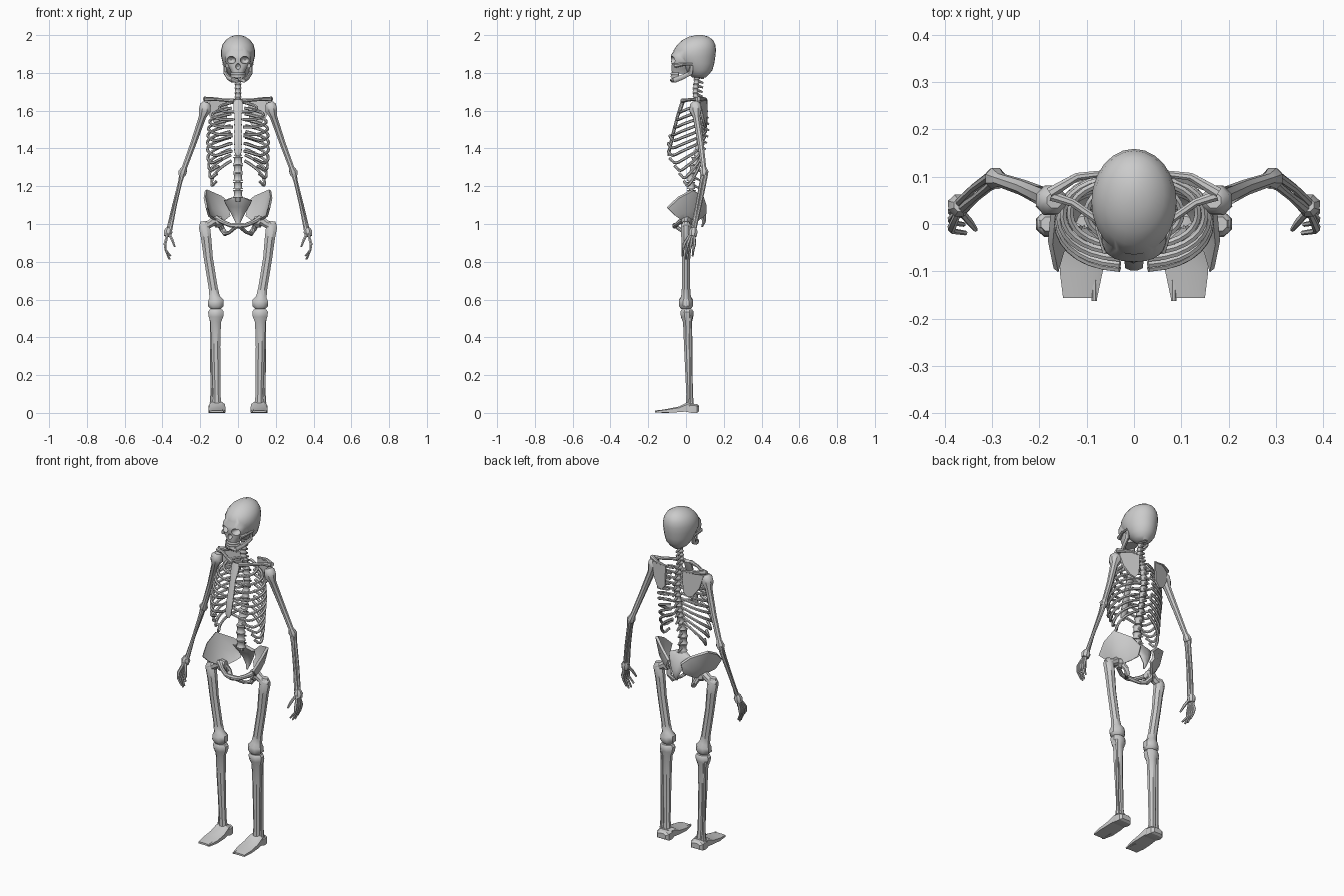
import bpy, bmesh, math
from mathutils import Vector


def finish(name, bm, angle=40):
    bmesh.ops.recalc_face_normals(bm, faces=bm.faces)
    me = bpy.data.meshes.new(name)
    bm.to_mesh(me)
    bm.free()
    for p in me.polygons:
        p.use_smooth = True
    me.set_sharp_from_angle(angle=math.radians(angle))
    ob = bpy.data.objects.new(name, me)
    bpy.context.collection.objects.link(ob)
    return ob


def loft(name, rings, angle=40):
    bm = bmesh.new()
    vs = [[bm.verts.new(p) for p in r] for r in rings]
    n = len(vs[0])
    for a, b in zip(vs, vs[1:]):
        for i in range(n):
            bm.faces.new((a[i], a[(i + 1) % n], b[(i + 1) % n], b[i]))
    bm.faces.new(vs[0])
    bm.faces.new(vs[-1])
    return finish(name, bm, angle)


def tube(name, pts, radii, ref=(0, 1, 0), flat=1.0, sides=8):
    """Sweep an n-gon along pts; flat scales the radius along ref."""
    pts = [Vector(p) for p in pts]
    if isinstance(radii, (int, float)):
        radii = [radii] * len(pts)
    rings = []
    for i, p in enumerate(pts):
        t = (pts[min(i + 1, len(pts) - 1)] - pts[max(i - 1, 0)]).normalized()
        u = t.cross(Vector(ref)).normalized()
        v = u.cross(t)
        rings.append([p + radii[i] * (u * math.cos(a) + v * math.sin(a) * flat)
                      for a in [2 * math.pi * (k + .5) / sides for k in range(sides)]])
    return loft(name, rings)


def stack(name, levels, sides=24, e=1.0):
    """Horizontal oval rings: (z, centre y, x radius, y radius)."""
    def pw(c):
        return math.copysign(abs(c) ** e, c)
    return loft(name, [[(rx * pw(math.cos(a)), cy + ry * pw(math.sin(a)), z)
                        for a in [2 * math.pi * k / sides for k in range(sides)]]
                       for z, cy, rx, ry in levels])


def pair(name, pts, radii, **kw):
    for s, side in ((1, "left"), (-1, "right")):
        tube(f"{name}_{side}", [(s * x, y, z) for x, y, z in pts], radii, **kw)


def boolean(ob, other, op):
    m = ob.modifiers.new("cut", "BOOLEAN")
    m.operation, m.object, m.solver = op, other, "EXACT"
    bpy.context.view_layer.objects.active = ob
    bpy.ops.object.modifier_apply(modifier=m.name)
    bpy.data.objects.remove(other)


def ellipsoid(name, loc, r):
    bm = bmesh.new()
    bmesh.ops.create_uvsphere(bm, u_segments=14, v_segments=8, radius=1)
    for v in bm.verts:
        v.co = Vector(loc) + Vector([c * k for c, k in zip(v.co, r)])
    return finish(name, bm)


# Skull: cranium joined with face, then eye and nose openings
skull = stack("skull", [(1.775, .07, .03, .035), (1.79, .07, .05, .05), (1.815, .065, .068, .075),
                        (1.85, .055, .08, .095), (1.885, .045, .089, .11), (1.92, .047, .09, .112),
                        (1.95, .055, .082, .1), (1.975, .062, .064, .08), (1.992, .068, .038, .05),
                        (2.0, .07, .012, .016)])
face = stack("face", [(1.797, -.03, .034, .044), (1.82, -.027, .043, .05), (1.845, -.02, .063, .056),
                      (1.87, -.018, .07, .062), (1.895, -.014, .069, .066), (1.922, -.003, .06, .056)],
             e=.75)
boolean(skull, face, "UNION")
for x in (-.037, .037):
    boolean(skull, ellipsoid("eye_cutter", (x, -.08, 1.868), (.026, .042, .02)), "DIFFERENCE")
boolean(skull, ellipsoid("nose_cutter", (0, -.08, 1.834), (.013, .025, .016)), "DIFFERENCE")
skull.data.set_sharp_from_angle(angle=math.radians(40))

# Jaw, teeth and cheekbones
half = [(.07, .03, 1.855), (.067, .025, 1.80), (.05, -.025, 1.775), (.03, -.06, 1.762)]
tube("jaw", half + [(0, -.07, 1.76)] + [(-x, y, z) for x, y, z in half[::-1]],
     [.009, .013, .014, .015, .015, .015, .014, .013, .009], ref=(1, 1e-3, .01), flat=.8)
for name, z in (("upper_teeth", 1.795), ("lower_teeth", 1.781)):
    arc = [math.radians(a) for a in range(190, 351, 20)]
    tube(name, [(.036 * math.cos(a), -.03 + .046 * math.sin(a), z) for a in arc], .006,
         ref=(0, 0, 1), flat=1.2)
pair("cheekbone", [(.076, .035, 1.845), (.074, -.01, 1.845), (.055, -.058, 1.838)], [.007, .008, .013],
     ref=(0, 0, 1))


# Spine: vertebrae follow an S-shaped line
def spine_y(z):
    path = [(1.12, .03), (1.22, .025), (1.34, .055), (1.5, .085), (1.6, .075), (1.68, .048), (1.8, .06)]
    for (z0, y0), (z1, y1) in zip(path, path[1:]):
        if z <= z1:
            return y0 + (y1 - y0) * (z - z0) / (z1 - z0)


z = 1.14
while z < 1.775:
    h = .044 if z < 1.33 else .033 if z < 1.62 else .024
    r = .027 if z < 1.33 else .022 if z < 1.62 else .02
    y = spine_y(z)
    stack("vertebra", [(z, y, r, r * .9), (z + h * .25, y, r * .75, r * .7),
                       (z + h * .65, y, r * .75, r * .7), (z + h * .9, y, r, r * .9)], sides=10)
    tube("vertebra_process", [(0, y + .01, z + h * .5), (0, y + r + .018, z + h * .1)], [.009, .005], ref=(1, 0, 0))
    z += h
tube("spine_core", [(0, spine_y(1.1 + .05 * i + .02), 1.12 + .05 * i) for i in range(14)], .013, ref=(1, 0, 0))

# Breastbone
tube("sternum", [(0, -.015, 1.655), (0, -.03, 1.61), (0, -.045, 1.57), (0, -.075, 1.45), (0, -.09, 1.38), (0, -.093, 1.36)],
     [.026, .026, .019, .022, .02, .009], flat=.45)

# Ribs: flattened half ovals from spine to front
widths = [.10, .135, .15, .157, .16, .162, .162, .16, .156, .15, .14]
for i, w in enumerate(widths):
    z0, drop = 1.645 - .031 * i, .045 + .008 * i
    zf = z0 - drop
    yf = max(-.02 - (1.645 - zf) * .33, -.095) if i < 8 else -.095 + (i - 7) * .022
    yb = spine_y(z0) + .022
    end = 173 if i < 7 else 153 - (i - 7) * 8
    pts = []
    for k in range(15):
        t = k / 14
        a = math.radians(10 + (end - 10) * t)
        hook = .035 * max(0, t - .75) / .25 if i > 3 else 0
        pts.append((w * math.sin(a) ** .8, (yb + yf) / 2 + (yb - yf) / 2 * math.cos(a),
                    z0 - drop * 1.15 * min(1, t * 1.2) + hook))
    pair("rib", pts, .008, ref=(0, 0, 1), flat=1.0, sides=6)

# Collar bones and shoulder blades
pair("collar_bone", [(.02, -.02, 1.652), (.08, .01, 1.657), (.13, .045, 1.66), (.175, .06, 1.66)], [.012, .009, .009, .012],
     ref=(0, 0, 1))
pair("shoulder_blade_ridge", [(.055, .108, 1.655), (.12, .1, 1.662), (.178, .065, 1.662)], [.007, .009, .013], ref=(0, 0, 1))
outline = [(.055, .108, 1.655), (.11, .102, 1.66), (.168, .07, 1.645), (.15, .085, 1.57), (.115, .1, 1.52), (.085, .105, 1.51),
           (.06, .108, 1.54)]
for s in (1, -1):
    loft("shoulder_blade", [[(s * x, y + d, z) for x, y, z in outline] for d in (-.006, .006)])

# Arms
pair("upper_arm", [(.168, .05, 1.645), (.172, .05, 1.632), (.177, .05, 1.6), (.187, .055, 1.57), (.235, .077, 1.43),
                   (.283, .093, 1.30), (.293, .096, 1.275), (.298, .097, 1.255)],
     [.018, .031, .034, .021, .017, .015, .024, .018])
pair("ulna", [(.298, .105, 1.275), (.305, .1, 1.23), (.34, .075, 1.1), (.37, .045, .97)], [.014, .011, .009, .01])
pair("radius", [(.296, .088, 1.258), (.305, .08, 1.22), (.332, .058, 1.1), (.36, .035, .97)], [.014, .01, .009, .013])

# Hands
pair("wrist", [(.367, .04, .98), (.37, .039, .96), (.374, .036, .935)], [.015, .025, .02])
for j in range(4):
    y = .045 - .018 * j
    tip = .83 - .02 * math.sin(j * 1.05)
    pair("finger", [(.372, .042 - .006 * j, .95), (.386, y, .895), (.384, y - .006, .865), (.368 - .004 * j, y - .01, tip)],
         [.007, .009, .006, .005], sides=6)
pair("thumb", [(.365, .025, .95), (.348, .005, .915), (.335, -.012, .88)], [.008, .008, .005], sides=6)

# Pelvis: flared wings between crest and lower rim, sacrum and lower ring
crest = [(.04, .105, 1.10), (.09, .09, 1.145), (.17, .035, 1.18), (.177, -.04, 1.14), (.165, -.098, 1.085)]
rim = [(.045, .088, 1.04), (.07, .06, 1.02), (.095, .03, 1.005), (.11, 0, 1.005), (.125, -.03, 1.025)]
for s in (1, -1):
    rings = []
    for c, r in zip(crest, rim):
        c, r = Vector(c), Vector(r)
        m = (c + r) / 2 + Vector((.008, .008, -.012))
        o = Vector((.005, .004, -.003))
        rings.append([Vector((p.x * s, p.y, p.z)) for p in (c + o, m + o, r + o, r - o, m - o, c - o)])
    loft("hip_wing", rings)
stack("sacrum", [(1.14, .045, .035, .022), (1.125, .055, .075, .022), (1.09, .075, .056, .018), (1.05, .092, .034, .014),
                 (1.01, .095, .014, .01), (.985, .085, .005, .005)], sides=10)
pair("hip_socket", [(.085, .008, 1.015), (.105, .004, 1.012), (.122, 0, 1.01)], [.025, .034, .03], ref=(0, 0, 1))
pair("pubic_bone", [(.115, -.005, 1.03), (.08, -.035, 1.01), (.04, -.055, .993), (0, -.058, .99)], [.017, .012, .012, .016],
     ref=(0, 0, 1))
pair("seat_bone", [(.1, .015, 1.01), (.085, .035, .975), (.068, .025, .95), (.045, -.01, .955), (.012, -.05, .985)],
     [.018, .015, .015, .009, .011], ref=(.3, 1, .2))

# Legs
pair("femur_neck", [(.105, 0, 1.02), (.125, 0, 1.018), (.15, 0, 1.0), (.185, 0, .985), (.2, 0, .98)],
     [.022, .026, .022, .028, .018], ref=(0, 1, 0))
pair("femur", [(.18, 0, 1.015), (.178, 0, .985), (.168, 0, .92), (.157, 0, .82), (.131, 0, .66), (.124, 0, .615),
               (.118, 0, .595), (.118, 0, .565), (.118, 0, .55)], [.018, .032, .029, .026, .026, .03, .044, .044, .03], flat=.92)
pair("tibia", [(.117, .005, .547), (.117, .005, .535), (.117, .006, .51), (.118, .008, .48), (.118, .01, .35),
               (.113, .018, .1), (.111, .02, .045)], [.036, .045, .042, .03, .026, .021, .026], flat=.85)
pair("fibula", [(.142, .022, .515), (.14, .024, .48), (.138, .028, .1), (.137, .028, .05)], [.013, .009, .009, .014])

# Feet: tapering slab with heel block
slab = [(-.157, .078, .15, .001, .012), (-.1, .066, .157, .001, .021), (-.035, .066, .155, .004, .034),
        (.01, .07, .152, .008, .058), (.04, .078, .148, .008, .056)]
heel = [(.0, .075, .15, .006, .04), (.03, .068, .155, 0, .05), (.058, .072, .151, 0, .046), (.07, .085, .138, .008, .038)]
for s in (1, -1):
    for name, rows in (("foot", slab), ("heel", heel)):
        loft(name, [[(s * a, y, lo), (s * b, y, lo), (s * b, y, hi * .8), (s * (b - .015), y, hi),
                     (s * (a + .015), y, hi), (s * a, y, hi * .8)] for y, a, b, lo, hi in rows], angle=20)
    tube("big_toe", [(s * .085, -.09, .01), (s * .084, -.163, .007)], [.011, .006], ref=(0, 0, 1))
